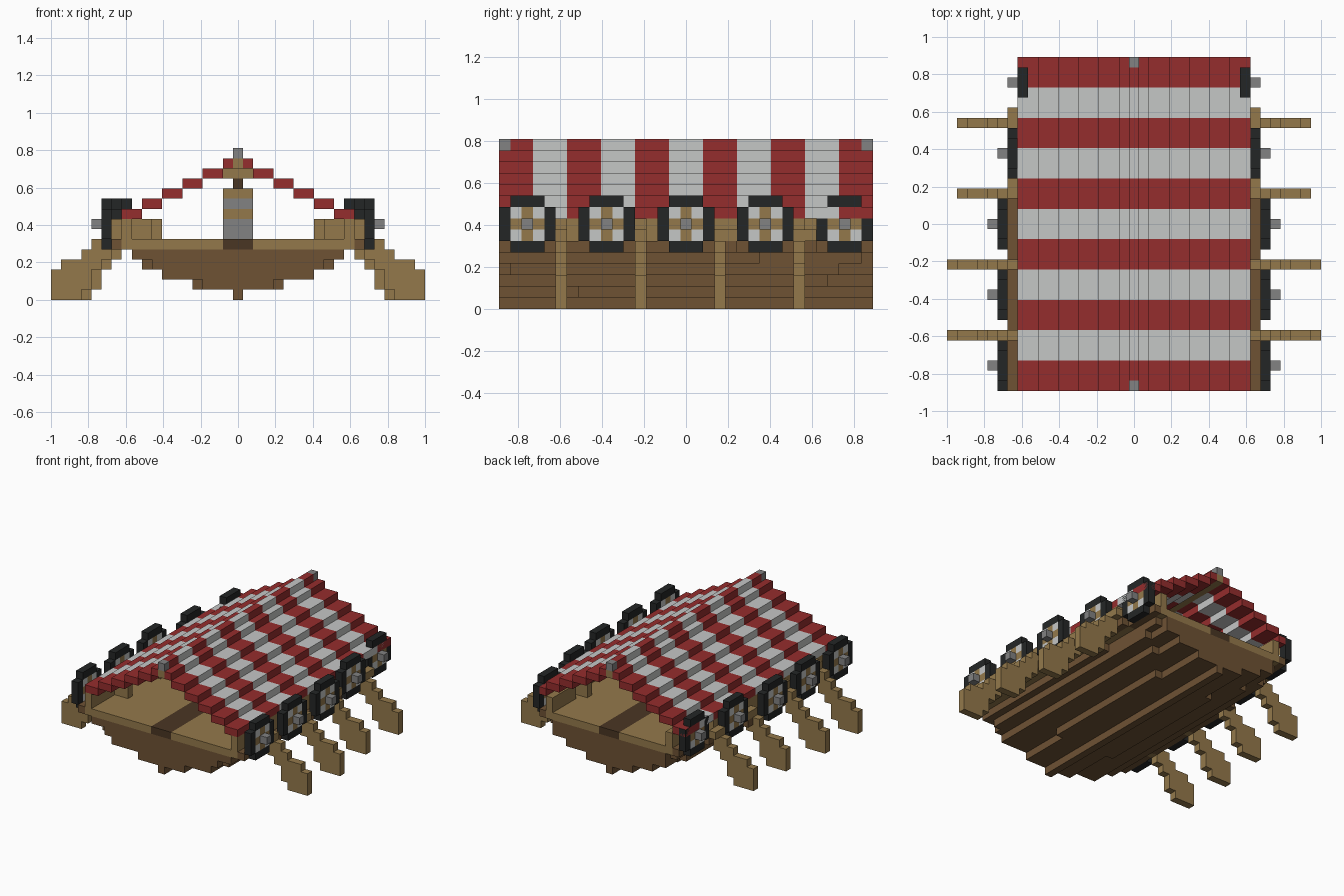
import bpy, bmesh
from mathutils import Matrix, Vector

cube = bpy.data.objects.get("Cube")
if cube:
    bpy.data.objects.remove(cube, do_unlink=True)

V = 2 / 37  # block size


def material(name, rgb):
    lin = [((c / 255 + 0.055) / 1.055) ** 2.4 for c in rgb] + [1.0]
    m = bpy.data.materials.new(name)
    m.use_nodes = True
    m.diffuse_color = lin
    m.node_tree.nodes["Principled BSDF"].inputs["Base Color"].default_value = lin
    return m


RED = material("red cloth", (149, 45, 45))
WHITE = material("white cloth", (197, 199, 198))
TAN = material("light wood", (148, 121, 75))
BROWN = material("mid wood", (110, 82, 52))
DARK = material("dark wood", (74, 54, 35))
GRAY = material("gray metal", (130, 130, 130))
BLACK = material("black rim", (36, 38, 38))


def part(name, boxes, mats):
    """Boxes are (x range, y range, z range, material slot) in block indices."""
    bm = bmesh.new()
    for xr, yr, zr, slot in boxes:
        lo = Vector((xr[0] - 0.5, yr[0] - 0.5, zr[0])) * V
        hi = Vector((xr[1] + 0.5, yr[1] + 0.5, zr[1] + 1)) * V
        mat = Matrix.Translation((lo + hi) / 2) @ Matrix.Diagonal((*(hi - lo), 1))
        for v in bmesh.ops.create_cube(bm, size=1, matrix=mat)["verts"]:
            for f in v.link_faces:
                f.material_index = slot
    me = bpy.data.meshes.new(name)
    bm.to_mesh(me)
    bm.free()
    for m in mats:
        me.materials.append(m)
    ob = bpy.data.objects.new(name, me)
    bpy.context.collection.objects.link(ob)
    return ob


def span(s, a, b):
    return (a, b) if s > 0 else (-b, -a)


END = 16
ALL = (-END, END)

# Hull layers: (height, [(half width, first row, last row)])
layers = [
    (0, [(0, -16, 16)]),
    (1, [(3, -16, -10), (4, -9, 9), (3, 10, 16)]),
    (2, [(7, -16, 12), (6, 13, 16)]),
    (3, [(8, -16, -16), (9, -15, 13), (8, 14, 16)]),
    (4, [(10, -16, 6), (9, 7, 15), (8, 16, 16)]),
]
part("hull", [((-w, w), (a, b), (k, k), 0) for k, runs in layers for w, a, b in runs], [BROWN])

# Deck, gunwale and side walls narrow toward the back
sections = [(11, -16, 4), (10, 5, 11), (9, 12, 16)]
deck, gunwale, wall = [], [], []
for s in (1, -1):
    for w, a, b in sections:
        deck.append((span(s, 2, w), (a, b), (5, 5), 0))
        gunwale.append((span(s, w + 1, w + 1), (a, b), (5, 5), 0))
        wall.append((span(s, w, w), (a, b), (6, 7), 0))
part("deck", deck, [TAN])
part("gunwale", gunwale, [BROWN])
part("side_walls", wall, [TAN])
part("deck_strip", [((-1, 1), ALL, (5, 5), 0)], [DARK])

# Mast with banded base, and ridge beam
bands = [(6, 7, 1), (8, 8, 0), (9, 9, 1), (10, 10, 0)]
mast = [((-1, 1), (-1, 1), (a, b), slot) for a, b, slot in bands]
mast += [((0, 0), (0, 0), (11, 11), 2), ((-1, 1), (0, 0), (12, 12), 0)]
part("mast", mast, [TAN, GRAY, DARK])
part("ridge_beam", [((0, 0), ALL, (13, 13), 0)], [TAN])
part("ridge_caps", [((0, 0), (y, y), (14, 14), 0) for y in (-END, END)], [GRAY])

# Striped stepped roof
roof = []
for n in range(11):
    a = -END + 3 * n
    rows = (a, a + 2)
    ridge = (a + (n == 0), a + 2 - (n == 10))
    roof.append(((0, 0), ridge, (14, 14), n % 2))
    for s in (1, -1):
        roof.append((span(s, 1, 1), rows, (13, 13), n % 2))
        for t in range(5):
            x = 2 + 2 * t
            roof.append((span(s, x, x + 1), rows, (12 - t, 12 - t), n % 2))
part("striped_roof", roof, [RED, WHITE])


# Round shields
def shield(name, s, x, y):
    col = span(s, x, x)
    boxes = [(span(s, x + 1, x + 1), (y, y), (7, 7), 3)]
    for d in (-2, 2):
        boxes.append((col, (y - 1, y + 1), (7 + d, 7 + d), 0))
        boxes.append((col, (y + d, y + d), (6, 8), 0))
    for dy in (-1, 0, 1):
        for dz in (-1, 0, 1):
            slot = 1 if dy and dz else 2
            boxes.append((col, (y + dy, y + dy), (7 + dz, 7 + dz), slot))
    part(name, boxes, [BLACK, WHITE, TAN, GRAY])


# Oar: blade and stepped shaft as (column, bottom, top), then inboard handle
shaft = [(18, 0, 2), (17, 0, 3), (16, 0, 3), (15, 1, 4), (14, 3, 5), (13, 4, 6), (12, 5, 7)]


def oar(name, s, y, shift):
    boxes = [(span(s, x - shift, x - shift), (y, y), (a, b), 0) for x, a, b in shaft]
    boxes.append((span(s, 9 - shift, 11 - shift), (y, y), (6, 7), 0))
    if shift:
        boxes.append((span(s, 12, 12), (y + 1, y + 1), (6, 6), 0))
    part(name, boxes, [TAN])


for s, side in ((1, "left"), (-1, "right")):
    for n, x in enumerate((13, 13, 13, 12, 11)):
        shield(f"{side}_shield_{n + 1}", s, x, -14 + 7 * n)
    for n in range(4):
        oar(f"{side}_oar_{n + 1}", s, -11 + 7 * n, n // 2)
